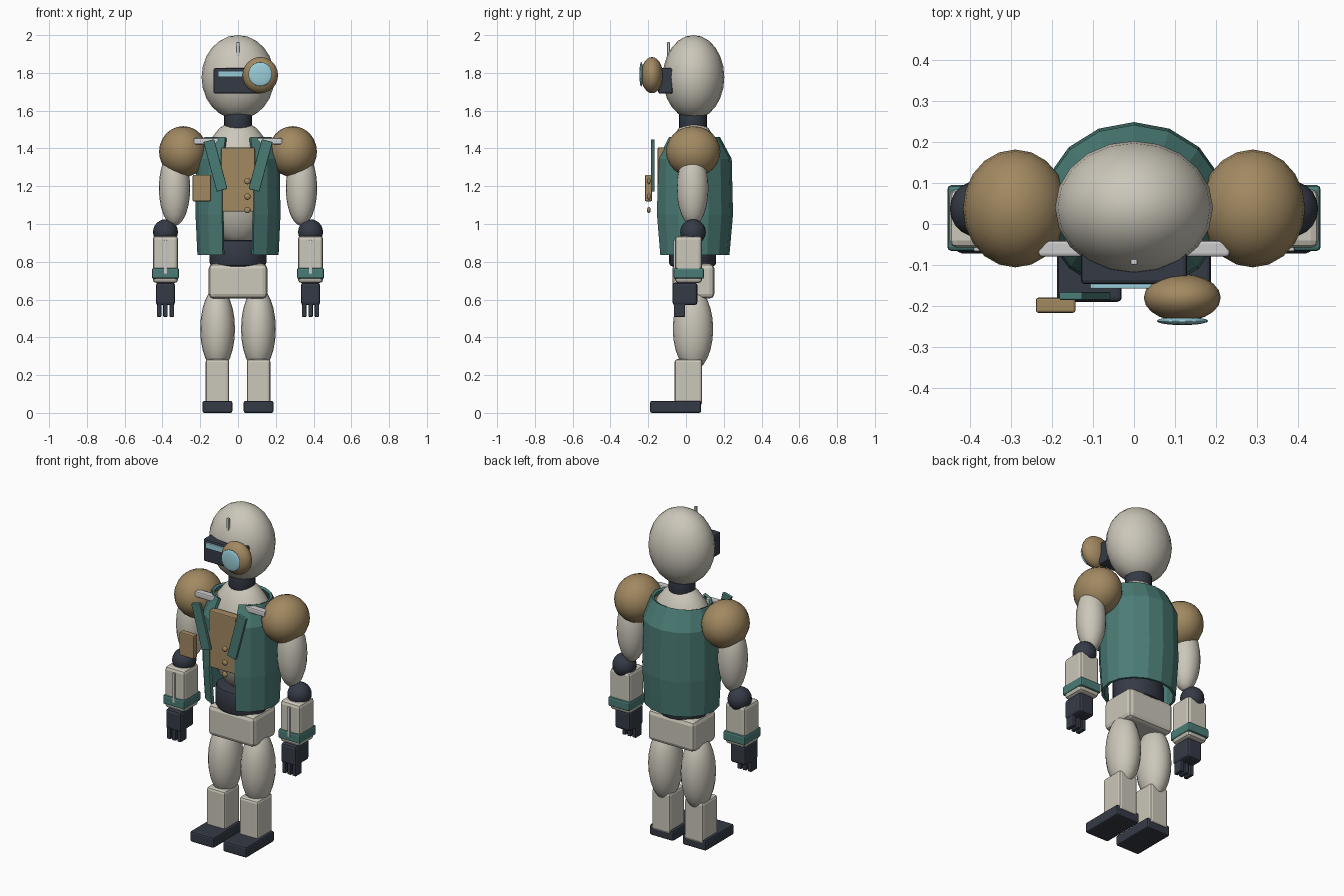
import bpy, bmesh
from math import sin, cos, pi, radians
from mathutils import Matrix

if "Cube" in bpy.data.objects:
    bpy.data.objects.remove(bpy.data.objects["Cube"])


def mat(name, r, g, b):
    m = bpy.data.materials.new(name)
    m.diffuse_color = (r, g, b, 1)
    m.use_nodes = True
    m.node_tree.nodes["Principled BSDF"].inputs["Base Color"].default_value = m.diffuse_color
    return m


IVORY = mat("ivory", .60, .57, .49)
TEAL = mat("teal", .07, .20, .18)
TAN = mat("tan", .36, .25, .12)
DARK = mat("dark", .035, .042, .06)
GLASS = mat("glass", .33, .62, .70)
STEEL = mat("steel", .55, .55, .57)


def finish(bm, name, m, smooth=None):
    bmesh.ops.recalc_face_normals(bm, faces=bm.faces)
    me = bpy.data.meshes.new(name)
    bm.to_mesh(me)
    bm.free()
    me.materials.append(m)
    ob = bpy.data.objects.new(name, me)
    bpy.context.collection.objects.link(ob)
    if smooth:
        bpy.ops.object.select_all(action='DESELECT')
        ob.select_set(True)
        bpy.context.view_layer.objects.active = ob
        bpy.ops.object.shade_smooth_by_angle(angle=radians(smooth))
    return ob


def ball(name, m, c, r, seg=20, rings=12):
    bm = bmesh.new()
    bmesh.ops.create_uvsphere(bm, u_segments=seg, v_segments=rings, radius=1)
    bm.transform(Matrix.Translation(c) @ Matrix.Diagonal((*r, 1)))
    return finish(bm, name, m, 60)


def box(name, m, x, y, z, bevel=.006, tilt=0):
    """Bevelled box from (min, max) ranges, tilted about its own y axis."""
    c = [(a + b) / 2 for a, b in (x, y, z)]
    s = [b - a for a, b in (x, y, z)]
    bm = bmesh.new()
    bmesh.ops.create_cube(bm, size=1)
    bm.transform(Matrix.Diagonal((*s, 1)))
    bmesh.ops.bevel(bm, geom=bm.edges[:], offset=bevel, segments=2,
                    profile=.5, affect='EDGES')
    bm.transform(Matrix.Translation(c) @ Matrix.Rotation(tilt, 4, 'Y'))
    return finish(bm, name, m)


def drum(name, m, c, rx, ry, h, seg=20, bevel=.01):
    bm = bmesh.new()
    bmesh.ops.create_cone(bm, cap_ends=True, segments=seg, radius1=1, radius2=1, depth=h)
    bm.transform(Matrix.Translation(c) @ Matrix.Diagonal((rx, ry, 1, 1)))
    rim = [e for e in bm.edges if any(len(f.verts) > 4 for f in e.link_faces)]
    bmesh.ops.bevel(bm, geom=rim, offset=bevel, segments=2, profile=.5, affect='EDGES')
    return finish(bm, name, m, 40)


# Head, visor, eyepiece and antenna
ball("head", IVORY, (0, .04, 1.777), (.193, .163, .223))
box("visor", DARK, (-.13, .13), (-.147, -.07), (1.69, 1.825), .01)
box("visor_strip", GLASS, (-.107, .107), (-.158, -.14), (1.777, 1.81), .003)
ball("eyepiece", TAN, (.118, -.18, 1.788), (.094, .058, .096))
ball("eyepiece_lens", GLASS, (.118, -.237, 1.793), (.063, .01, .064))
box("antenna", STEEL, (-.008, .008), (-.1, -.086), (1.86, 1.963), .003)

# Neck, chest and waist
drum("neck", DARK, (0, .037, 1.56), .074, .074, .12)
ball("chest", IVORY, (0, .04, 1.22), (.2, .16, .33))
drum("waist", DARK, (0, .035, .845), .15, .125, .14, bevel=.02)
box("pelvis", IVORY, (-.155, .155), (-.072, .15), (.605, .79), .025)

# Open coat: elliptical rings with a gap at the front
bm = bmesh.new()
N, GAP = 14, radians(22)
rings = []
for z, rx, ry in ((.836, .215, .19), (1.05, .225, .209), (1.345, .22, .202), (1.46, .178, .14)):
    ang = [GAP + (2 * pi - 2 * GAP) * i / N for i in range(N + 1)]
    rings.append([bm.verts.new((rx * sin(a), .04 - ry * cos(a), z)) for a in ang])
for lo, hi in zip(rings, rings[1:]):
    for i in range(N):
        bm.faces.new((lo[i], lo[i + 1], hi[i + 1], hi[i]))
coat = finish(bm, "coat", TEAL)
sol = coat.modifiers.new("thickness", 'SOLIDIFY')
sol.thickness, sol.offset = .016, -1

# Vest, buttons and pocket
box("vest_panel", TAN, (-.09, .09), (-.15, -.1), (1.065, 1.405))
for z in (1.227, 1.145, 1.074):
    ball("vest_button", TAN, (.05, -.197, z), (.017, .01, .017), 12, 8)
box("coat_pocket", TAN, (-.24, -.143), (-.217, -.18), (1.12, 1.26))


def side_box(name, m, s, x, y, z, bevel=.006, tilt=0):
    return box(name, m, sorted((s * x[0], s * x[1])), y, z, bevel, s * tilt)


# Parts repeated on both sides
for s, tag in ((-1, "right_"), (1, "left_")):
    side_box(tag + "lapel", TEAL, s, (.09, .149), (-.186, -.166), (1.174, 1.446), .004, radians(15))
    side_box(tag + "shoulder_bar", STEEL, s, (.10, .234), (-.08, -.04), (1.42, 1.455), .008)

    # Arm
    ball(tag + "shoulder", TAN, (s * .29, .038, 1.383), (.128, .144, .135))
    ball(tag + "upper_arm", IVORY, (s * .336, .035, 1.19), (.083, .084, .2))
    ball(tag + "elbow", DARK, (s * .384, .037, .957), (.066, .068, .068))
    side_box(tag + "forearm", IVORY, s, (.317, .451), (-.058, .085), (.688, .937), .018)
    side_box(tag + "forearm_rod", STEEL, s, (.376, .392), (-.067, -.05), (.735, .915), .003)
    side_box(tag + "cuff", TEAL, s, (.312, .456), (-.066, .095), (.71, .767), .01)
    side_box(tag + "hand", DARK, s, (.333, .435), (-.072, .06), (.57, .69), .015)
    for dx in (-.034, 0, .034):
        side_box(tag + "finger", DARK, s, (.372 + dx, .396 + dx), (-.064, -.005), (.508, .6), .005)

    # Leg
    ball(tag + "thigh", IVORY, (s * .108, .037, .444), (.092, .107, .22))
    side_box(tag + "shin", IVORY, s, (.047, .172), (-.06, .086), (.04, .285), .015)
    side_box(tag + "foot", DARK, s, (.03, .188), (-.19, .08), (0, .064), .01)
